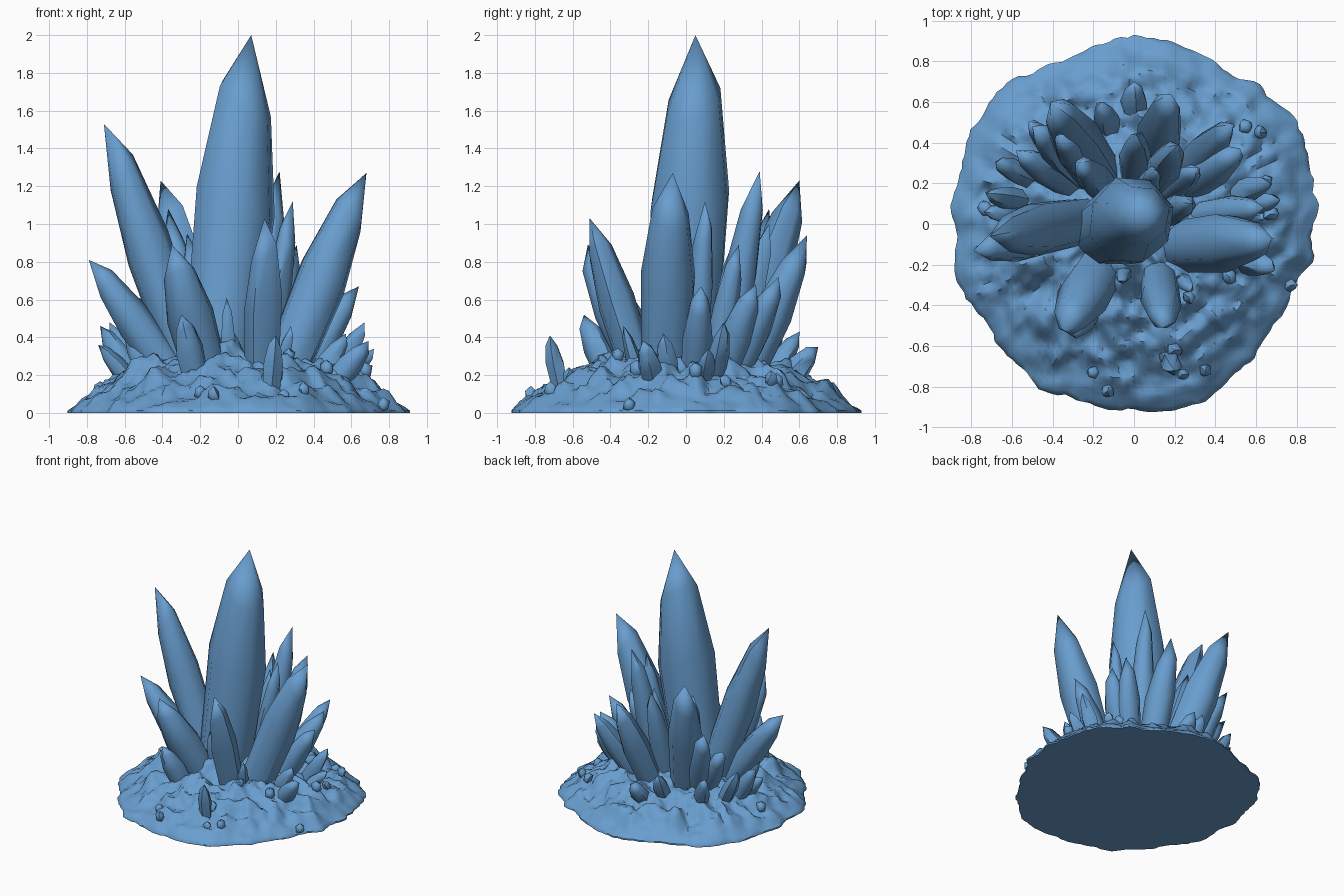
import bpy, bmesh, math, random
from mathutils import Vector, noise

random.seed(4)
cube = bpy.data.objects.get("Cube")
if cube:
    bpy.data.objects.remove(cube, do_unlink=True)

blue = bpy.data.materials.new("crystal blue")
blue.use_nodes = True
colour = (0.14, 0.34, 0.62, 1)
blue.diffuse_color = colour
blue.node_tree.nodes["Principled BSDF"].inputs["Base Color"].default_value = colour


def finish(bm, name, angle):
    """Turn a bmesh into a named, shaded object."""
    bmesh.ops.recalc_face_normals(bm, faces=bm.faces)
    mesh = bpy.data.meshes.new(name)
    bm.to_mesh(mesh)
    bm.free()
    mesh.materials.append(blue)
    obj = bpy.data.objects.new(name, mesh)
    bpy.context.collection.objects.link(obj)
    bpy.ops.object.select_all(action='DESELECT')
    obj.select_set(True)
    bpy.context.view_layer.objects.active = obj
    bpy.ops.object.shade_smooth_by_angle(angle=math.radians(angle))
    return obj


def crystal(name, tip, base, radius, sides=7):
    """Faceted shaft that swells, narrows at an oblique shoulder and ends in a point."""
    tip, base = Vector(tip), Vector(base)
    axis = tip - base
    turn = axis.to_track_quat('Z', 'Y')
    phase, tilt = random.uniform(0, math.tau), random.uniform(0, math.tau)
    wobble = [random.uniform(0.95, 1.1) for _ in range(sides)]
    bm = bmesh.new()
    rings = []
    for along, width, slant in ((0, 0.85, 0), (0.55, 1, 0.04), (0.82, 0.67, 0.05)):
        ring = []
        for i in range(sides):
            a = phase + math.tau * i / sides
            r = radius * width * wobble[i]
            t = along + slant * math.cos(a - tilt)
            offset = turn @ Vector((r * math.cos(a), r * math.sin(a), 0))
            ring.append(bm.verts.new(base + axis * t + offset))
        rings.append(ring)
    point = bm.verts.new(tip)
    bm.faces.new(rings[0])
    for i in range(sides):
        j = (i + 1) % sides
        for low, high in zip(rings, rings[1:]):
            bm.faces.new((low[i], low[j], high[j], high[i]))
        bm.faces.new((rings[-1][i], rings[-1][j], point))
    return finish(bm, name, 58)


def pebble(name, x, y, z, size):
    """Small chipped stone."""
    bm = bmesh.new()
    bmesh.ops.create_icosphere(bm, subdivisions=1, radius=size)
    for v in bm.verts:
        v.co *= random.uniform(0.85, 1.15)
        v.co.z *= 1.2
        v.co += Vector((x, y, z))
    return finish(bm, name, 50)


# Rocky mound: a lumpy polar grid on a flat underside
outline = [.88, .95, .92, .87, .93, .88, .9, .92, .92, .88, .91, .88, .88, .93, .91, .94, .85, .84, .9]
outline_angles = [0, 30, 45, 60, 90, 105, 120, 135, 150, 180, 195, 210, 225, 240, 270, 285, 320, 342, 350]


def rim(angle):
    deg = math.degrees(angle) % 360
    stops = list(zip(outline_angles + [360], outline + outline[:1]))
    for (a, ra), (b, rb) in zip(stops, stops[1:]):
        if a <= deg <= b:
            r = ra + (rb - ra) * (deg - a) / (b - a)
    spot = Vector((math.cos(angle), math.sin(angle), 0))
    return r + 0.03 * noise.noise(spot * 6) + 0.02 * noise.noise(spot * 15)


# Extra humps beside the crystals: x, y, height
humps = [(-.5, -.18, .08), (-.05, -.22, .1), (.36, -.26, .05)]


def mound_height(x, y):
    t = min(1, math.hypot(x, y) / rim(math.atan2(y, x)))
    p = Vector((x, y, 0))
    lumps = 0.06 * noise.noise(p * 5) + 0.06 * noise.noise(p * 10) + 0.03 * noise.noise(p * 22)
    for hx, hy, rise in humps:
        lumps += rise * math.exp(-((x - hx) ** 2 + (y - hy) ** 2) / 0.008)
    edge = min(1, (1 - t) * 6)
    return 0.012 + 0.29 * (1 - t ** 2.6) + lumps * edge


bm = bmesh.new()
steps, segments = 40, 180
top = bm.verts.new((0, 0, mound_height(0, 0)))
previous = None
for k in range(1, steps + 1):
    ring = []
    for i in range(segments):
        a = math.tau * i / segments
        r = rim(a) * k / steps
        x, y = r * math.cos(a), r * math.sin(a)
        ring.append(bm.verts.new((x, y, mound_height(x, y))))
    for i in range(segments):
        j = (i + 1) % segments
        if previous:
            bm.faces.new((previous[i], ring[i], ring[j], previous[j]))
        else:
            bm.faces.new((top, ring[i], ring[j]))
    previous = ring
skirt = [bm.verts.new((v.co.x, v.co.y, 0)) for v in previous]
for i in range(segments):
    j = (i + 1) % segments
    bm.faces.new((previous[i], skirt[i], skirt[j], previous[j]))
bm.faces.new(skirt)
finish(bm, "rocky_mound", 50)

# Large crystals: tip, base, radius
crystal("main_crystal", (.07, .05, 2), (-.13, -.04, .05), .215, 8)
crystal("tall_right_crystal", (-.71, -.06, 1.53), (-.2, .03, .05), .13)
crystal("tall_left_crystal", (.68, -.07, 1.27), (.18, -.11, .05), .14)
crystal("low_right_crystal", (-.79, -.13, .81), (-.27, -.02, .1), .1)
crystal("front_right_crystal", (-.35, -.52, .89), (-.12, -.14, .05), .125)
crystal("front_left_crystal", (.14, -.51, 1.03), (.12, -.2, .05), .1)
crystal("back_right_crystal", (-.41, .6, 1.23), (-.14, .2, .05), .13)
crystal("back_left_crystal", (.22, .39, 1.28), (.08, .17, .05), .09)
crystal("back_crystal", (.18, .64, .94), (.07, .24, .05), .105)

# Medium crystals fan out from the middle: tip and radius
medium = [
    (-.37, .44, 1.08, .08), (-.5, .48, .8, .09), (-.58, .36, .64, .08),
    (.29, .1, 1.12, .07), (.31, .28, .89, .07), (.49, .49, .72, .09),
    (.52, .37, .68, .09), (.64, .08, .67, .08), (.01, .44, 1, .08),
    (.1, .27, .95, .06), (-.27, .3, .95, .08),
]
for n, (x, y, z, r) in enumerate(medium, 1):
    crystal(f"medium_crystal_{n}", (x, y, z), (x * .42, y * .42, .08), r)

# Small shards lean out near the edge of the cluster: tip and radius
small = [
    (-.06, -.28, .61, .04), (-.3, -.54, .52, .08), (.28, -.33, .46, .04),
    (.67, .2, .48, .06), (.69, -.23, .38, .065), (.72, .12, .34, .05),
    (-.73, .15, .46, .06), (-.68, .3, .48, .06), (-.74, .06, .36, .05),
    (0, .7, .35, .065), (-.52, .5, .45, .06), (.57, -.12, .42, .06),
    (-.6, -.1, .4, .05), (-.16, .6, .43, .06),
]
for n, (x, y, z, r) in enumerate(small, 1):
    crystal(f"small_shard_{n}", (x, y, z), (x * .68, y * .68, .1), r, 6)
crystal("front_spike", (.2, -.72, .41), (.17, -.65, .08), .05, 5)

# Loose stones resting on the mound
stones = [
    (.55, .48), (.62, .45), (.65, .21), (.67, .05), (.27, -.36), (.47, -.26),
    (.16, -.66), (.24, -.74), (.35, -.72), (-.2, -.73), (-.13, -.82),
    (-.73, .08), (.77, -.3), (.2, -.62),
]
for n, (x, y) in enumerate(stones, 1):
    pebble(f"loose_stone_{n}", x, y, mound_height(x, y) + .01, random.uniform(.028, .042))
